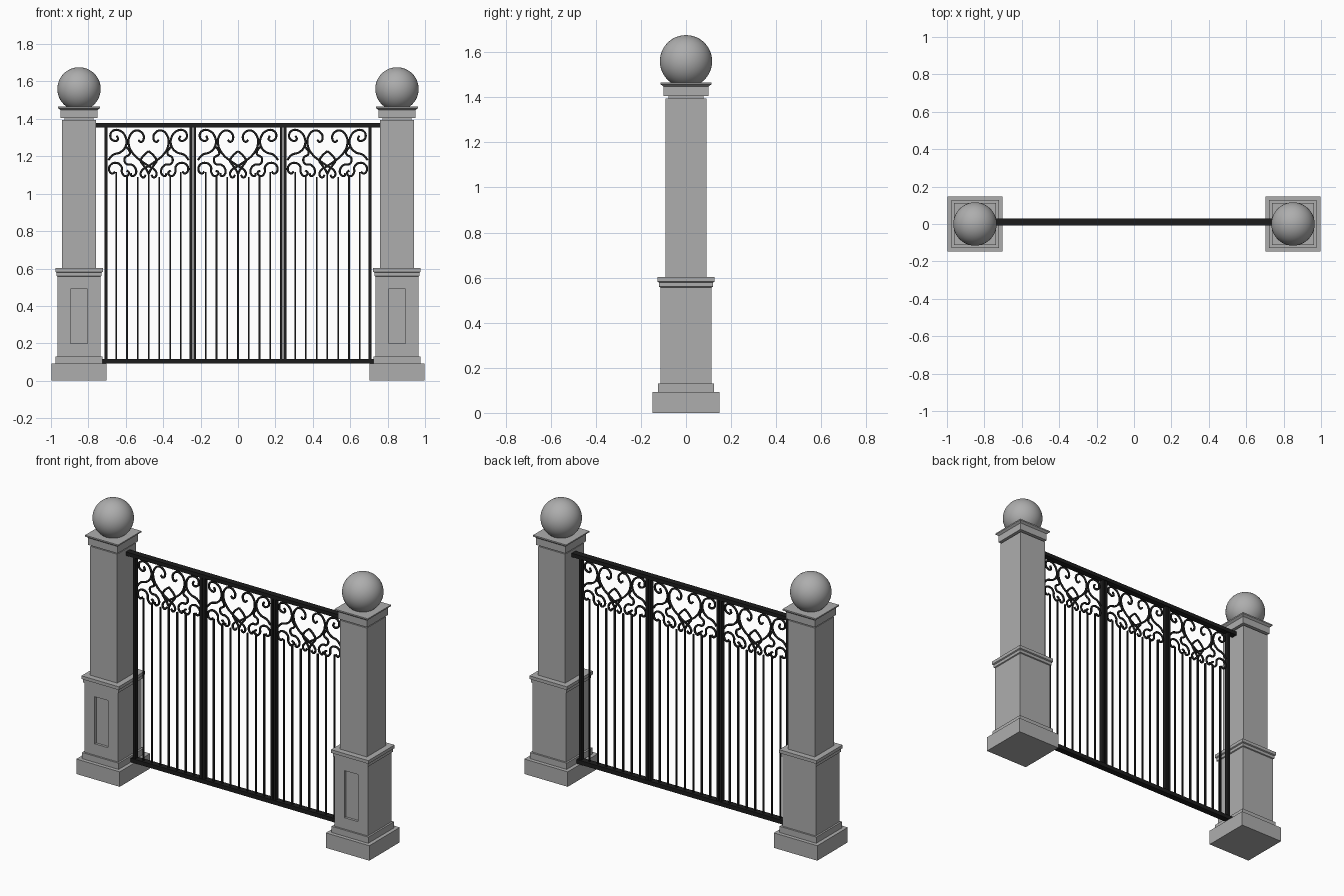
import bpy, bmesh, math

if "Cube" in bpy.data.objects:
    bpy.data.objects.remove(bpy.data.objects["Cube"])

def material(name, rgb):
    m = bpy.data.materials.new(name)
    m.diffuse_color = (*rgb, 1)
    m.use_nodes = True
    m.node_tree.nodes["Principled BSDF"].inputs["Base Color"].default_value = m.diffuse_color
    return m

STONE = material("grey stone", (0.42, 0.42, 0.42))
IRON = material("black iron", (0.012, 0.012, 0.012))
GATE_Y = 0.01

def finish(bm, name, mat):
    me = bpy.data.meshes.new(name)
    bm.to_mesh(me)
    bm.free()
    ob = bpy.data.objects.new(name, me)
    bpy.context.collection.objects.link(ob)
    me.materials.append(mat)
    return ob

def box(name, x0, x1, y0, y1, z0, z1, mat):
    bm = bmesh.new()
    bmesh.ops.create_cube(bm, size=1)
    for v in bm.verts:
        v.co = ((x0 + x1) / 2 + v.co.x * (x1 - x0),
                (y0 + y1) / 2 + v.co.y * (y1 - y0),
                (z0 + z1) / 2 + v.co.z * (z1 - z0))
    return finish(bm, name, mat)

# square pillar profile: (half width, height)
PROFILE = [(.148, 0), (.148, .092), (.125, .092), (.125, .13), (.114, .13),
           (.114, .557), (.12, .56), (.12, .578), (.127, .582), (.127, .602),
           (.092, .602), (.092, 1.395), (.078, 1.395), (.078, 1.405),
           (.1, 1.405), (.1, 1.448), (.113, 1.458), (.113, 1.466)]

def pillar(side, cx):
    bm = bmesh.new()
    rings = [[bm.verts.new((cx + sx * w, sy * w, z))
              for sx, sy in ((-1, -1), (1, -1), (1, 1), (-1, 1))] for w, z in PROFILE]
    bm.faces.new(rings[0][::-1])
    bm.faces.new(rings[-1])
    for a, b in zip(rings, rings[1:]):
        for i in range(4):
            j = (i + 1) % 4
            bm.faces.new((a[i], a[j], b[j], b[i]))
    ob = finish(bm, side + "_pillar", STONE)
    # recessed front panel
    cutter = box(side + "_panel_cutter", cx - .046, cx + .046, -.2, -.099, .2, .49, STONE)
    cutter.hide_render = True
    cutter.hide_set(True)
    mod = ob.modifiers.new("front_panel", 'BOOLEAN')
    mod.operation = 'DIFFERENCE'
    mod.object = cutter
    mod.solver = 'EXACT'
    # ball finial
    bm = bmesh.new()
    bmesh.ops.create_uvsphere(bm, u_segments=40, v_segments=24, radius=.116)
    bmesh.ops.translate(bm, verts=bm.verts, vec=(cx, 0, 1.56))
    for f in bm.faces:
        f.smooth = True
    finish(bm, side + "_ball", STONE)

pillar("left", -.85)
pillar("right", .85)

# gate frame
box("top_rail", -.762, .762, GATE_Y - .018, GATE_Y + .02, 1.355, 1.378, IRON)
box("bottom_rail", -.738, .738, GATE_Y - .018, GATE_Y + .02, .092, .117, IRON)
for x in (-.705, -.251, -.231, .231, .251, .705):
    box("frame_post", x - .0075, x + .0075, GATE_Y - .014, GATE_Y + .014, .1, 1.37, IRON)

# half of the scroll pattern of one panel, as (offset from panel centre, height)
SCROLLS = {
    "heart_scroll": [(-.055, 1.287), (-.04, 1.277), (-.026, 1.295), (-.035, 1.325),
                     (-.068, 1.338), (-.1, 1.31), (-.106, 1.262), (-.08, 1.21),
                     (-.035, 1.172), (.005, 1.145), (.035, 1.125), (.042, 1.1),
                     (.028, 1.087), (.015, 1.1)],
    "corner_scroll": [(-.17, 1.31), (-.165, 1.288), (-.19, 1.285), (-.205, 1.31),
                      (-.188, 1.338), (-.15, 1.335), (-.122, 1.3), (-.122, 1.255),
                      (-.15, 1.222), (-.19, 1.208), (-.215, 1.18)],
    "heart_base": [(0, 1.228), (-.03, 1.2), (-.042, 1.175), (-.03, 1.155), (-.012, 1.13),
                   (0, 1.105)],
    "outer_lower_scroll": [(-.18, 1.118), (-.193, 1.108), (-.21, 1.122), (-.205, 1.152),
                           (-.172, 1.165), (-.145, 1.145), (-.142, 1.112), (-.122, 1.094),
                           (-.105, 1.112), (-.118, 1.124)],
    "inner_lower_scroll": [(-.122, 1.255), (-.1, 1.215), (-.128, 1.19), (-.12, 1.16),
                           (-.09, 1.155), (-.068, 1.13), (-.07, 1.105), (-.09, 1.095),
                           (-.095, 1.11)],
}

def scrolls(cx):
    for name, pts in SCROLLS.items():
        cu = bpy.data.curves.new(name, 'CURVE')
        cu.dimensions = '3D'
        cu.bevel_depth = .0065
        cu.bevel_resolution = 1
        cu.resolution_u = 5
        cu.use_fill_caps = True
        for s in (1, -1):
            sp = cu.splines.new('BEZIER')
            sp.bezier_points.add(len(pts) - 1)
            for bp, (u, z) in zip(sp.bezier_points, pts):
                bp.co = (cx + s * u, GATE_Y, z)
                bp.handle_left_type = bp.handle_right_type = 'AUTO'
        cu.materials.append(IRON)
        ob = bpy.data.objects.new(name, cu)
        bpy.context.collection.objects.link(ob)

# three panels of bars, each topped by scrolls
for cx in (-.478, 0, .478):
    for i in range(-3, 4):
        x = cx + i * .0575
        top = {0: 1.11, 1: 1.09, 2: 1.1, 3: 1.115}[abs(i)]
        box("gate_bar", x - .0045, x + .0045, GATE_Y - .0045, GATE_Y + .0045, .11, top, IRON)
    scrolls(cx)
